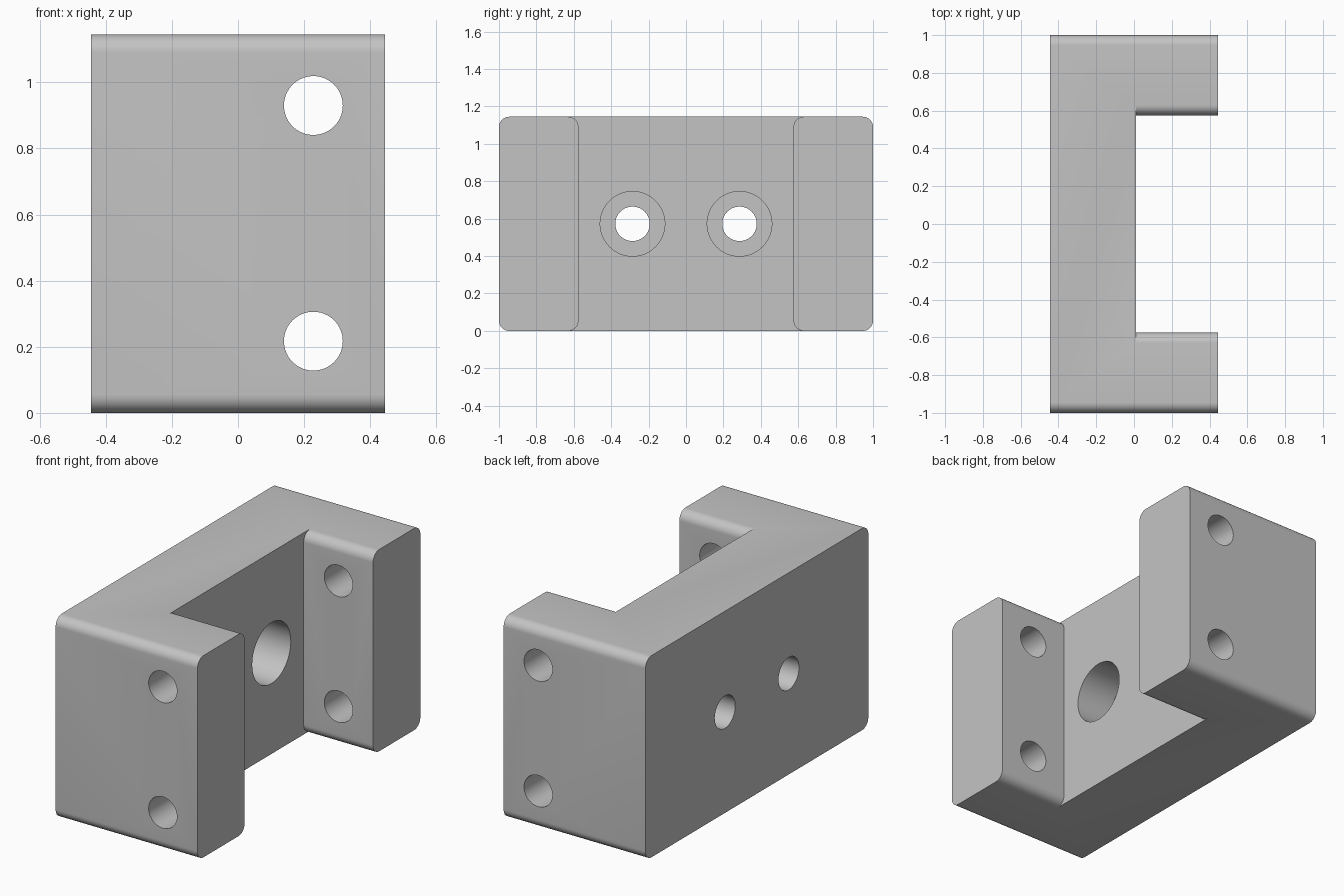
import bpy, bmesh
from math import pi, sin, cos
from mathutils import Matrix

old = bpy.data.objects.get("Cube")
if old:
    bpy.data.objects.remove(old, do_unlink=True)

X, Y, H = 0.445, 1.0, 1.145      # half depth, half length, height
WEB, GAP, R = 0.01, 0.575, 0.055  # web face, half gap, edge radius
STEPS = 10

grey = bpy.data.materials.new("Plain grey")
grey.use_nodes = True
colour = (0.55, 0.55, 0.55, 1)
grey.diffuse_color = colour
grey.node_tree.nodes["Principled BSDF"].inputs["Base Color"].default_value = colour


def finish(name, bm):
    bmesh.ops.recalc_face_normals(bm, faces=bm.faces)
    mesh = bpy.data.meshes.new(name)
    bm.to_mesh(mesh)
    bm.free()
    obj = bpy.data.objects.new(name, mesh)
    bpy.context.collection.objects.link(obj)
    return obj


def prism(name, profile, x0, x1):
    """Extrude a (y, z) outline along x."""
    bm = bmesh.new()
    face = bm.faces.new([bm.verts.new((x0, y, z)) for y, z in profile])
    out = bmesh.ops.extrude_face_region(bm, geom=[face])
    verts = [v for v in out["geom"] if isinstance(v, bmesh.types.BMVert)]
    bmesh.ops.translate(bm, verts=verts, vec=(x1 - x0, 0, 0))
    return finish(name, bm)


def arc(y, z, start, end):
    angles = [start + (end - start) * i / STEPS for i in range(STEPS + 1)]
    return [(y + R * cos(a), z + R * sin(a)) for a in angles]


def cylinder(name, radius, length, centre, axis):
    bm = bmesh.new()
    bmesh.ops.create_cone(bm, cap_ends=True, segments=64, radius1=radius,
                          radius2=radius, depth=length)
    bm.transform(Matrix.Translation(centre) @ Matrix.Rotation(pi / 2, 4, axis))
    return finish(name, bm)


# Full block with long edges rounded
bracket = prism("bracket_body",
                arc(Y - R, H - R, 0, pi / 2) + arc(R - Y, H - R, pi / 2, pi)
                + arc(R - Y, R, pi, 1.5 * pi) + arc(Y - R, R, 1.5 * pi, 2 * pi),
                -X, X)
bracket.data.materials.append(grey)

# Channel between the legs, flared to round the inner leg edges
right_side = ([(GAP + R, -0.1)] + arc(GAP + R, R, 1.5 * pi, pi)
              + arc(GAP + R, H - R, pi, pi / 2) + [(GAP + R, H + 0.1)])
left_side = [(-y, z) for y, z in reversed(right_side)]
cutters = [prism("channel_cutter", right_side + left_side, WEB, X + 0.1)]

# Cross holes through both legs
for z in (0.217, 0.93):
    cutters.append(cylinder("leg_hole_cutter", 0.089, 2.4, (0.228, 0, z), "X"))

# Counterbored holes through the web
for y in (-0.286, 0.286):
    cutters.append(cylinder("web_hole_cutter", 0.092, 1.4, (0, y, H / 2), "Y"))
    cutters.append(cylinder("counterbore_cutter", 0.173, 0.46, (WEB, y, H / 2), "Y"))

bpy.ops.object.select_all(action="DESELECT")
bpy.context.view_layer.objects.active = bracket
bracket.select_set(True)
for cutter in cutters:
    cutter.hide_render = True
    mod = bracket.modifiers.new(cutter.name, "BOOLEAN")
    mod.operation = "DIFFERENCE"
    mod.solver = "EXACT"
    mod.object = cutter
    bpy.ops.object.modifier_apply(modifier=mod.name)
    bpy.data.objects.remove(cutter, do_unlink=True)

bpy.ops.object.shade_smooth_by_angle(angle=pi / 6)
